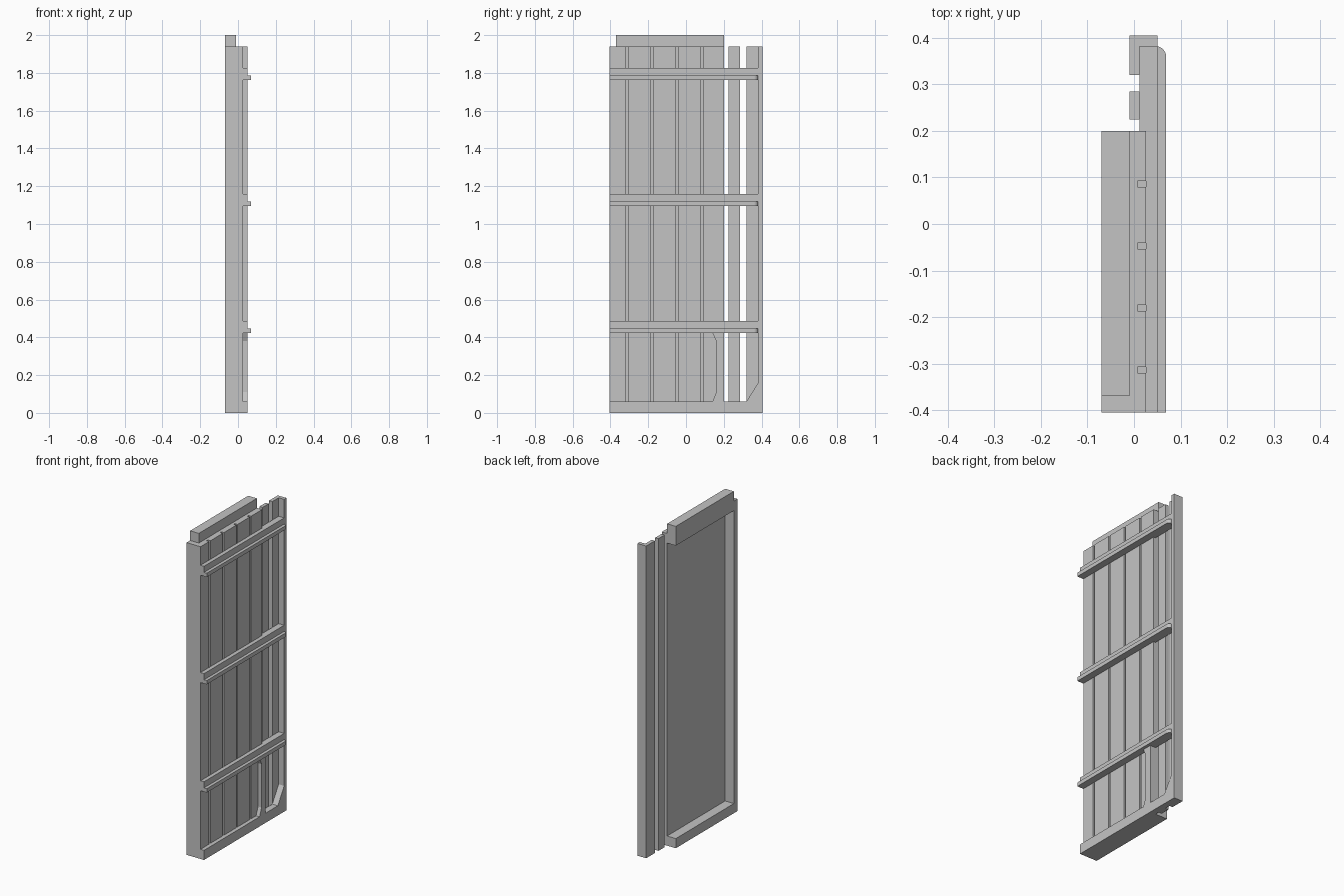
import bpy, bmesh, math
from mathutils import Vector

cube = bpy.data.objects.get("Cube")
if cube:
    bpy.data.objects.remove(cube, do_unlink=True)

grey = bpy.data.materials.new("light_grey")
grey.use_nodes = True
colour = (0.55, 0.55, 0.55, 1)
grey.diffuse_color = colour
grey.node_tree.nodes["Principled BSDF"].inputs["Base Color"].default_value = colour

FRONT, PANEL_END, TOP = -0.405, 0.2, 1.94      # main extents
BACK, INNER, OUTER, FACE = -0.07, -0.01, 0.026, 0.05   # depths along x
SLAT = 0.012                                    # outer side of the thin slats


def prism(name, points, low, high, axis="z"):
    """Extrude a flat outline along z (points are x, y) or x (points are y, z)."""
    def place(p, d):
        return Vector((p[0], p[1], d)) if axis == "z" else Vector((d, p[0], p[1]))
    bm = bmesh.new()
    base = bm.faces.new([bm.verts.new(place(p, low)) for p in points])
    moved = bmesh.ops.extrude_face_region(bm, geom=[base])["geom"]
    shift = place((0, 0), high - low)
    bmesh.ops.translate(bm, vec=shift, verts=[v for v in moved if isinstance(v, bmesh.types.BMVert)])
    bmesh.ops.recalc_face_normals(bm, faces=bm.faces)
    mesh = bpy.data.meshes.new(name)
    bm.to_mesh(mesh)
    bm.free()
    mesh.materials.append(grey)
    obj = bpy.data.objects.new(name, mesh)
    bpy.context.collection.objects.link(obj)
    return obj


def box(name, x0, x1, y0, y1, z0, z1):
    return prism(name, [(x0, y0), (x1, y0), (x1, y1), (x0, y1)], z0, z1)


# Grooved plank panel with the front stile in one outline
outline = [(BACK, FRONT), (OUTER, FRONT)]
for i in range(4):
    y = -0.32 + i * 0.133
    outline += [(OUTER, y), (0.008, y), (0.008, y + 0.013), (OUTER, y + 0.013)]
outline += [(OUTER, PANEL_END), (INNER, PANEL_END), (INNER, -0.37), (BACK, -0.37)]
prism("plank_panel", outline, 0.06, TOP)

# Header beam on the inner side
box("header_beam", BACK, INNER, -0.37, PANEL_END, 1.88, 2.0)

# Sill, narrower past the panel
prism("sill", [(BACK, FRONT), (FACE, FRONT), (FACE, 0.385), (SLAT, 0.385),
               (SLAT, PANEL_END), (BACK, PANEL_END)], 0, 0.06)

# Separate slat and angled end post
box("slat", INNER, SLAT, 0.225, 0.285, 0, TOP)
prism("end_post", [(INNER, 0.32), (SLAT, 0.32), (SLAT, 0.382), (FACE, 0.382),
                   (FACE, 0.405), (INNER, 0.405)], 0, TOP)

# Horizontal rails: upper band and protruding lower lip with rounded end
inside = [(SLAT, 0.382), (SLAT, PANEL_END), (OUTER, PANEL_END), (OUTER, FRONT)]
radius = 0.022
arc = [(0.069 - radius + radius * math.cos(a), 0.36 + radius * math.sin(a))
       for a in (math.pi / 2 * i / 6 for i in range(7))]
for name, z in (("lower", 0.424), ("middle", 1.096), ("upper", 1.763)):
    prism(name + "_rail_band", inside + [(FACE, FRONT), (FACE, 0.382)], z + 0.024, z + 0.062)
    prism(name + "_rail_lip", inside + [(0.069, FRONT)] + arc, z, z + 0.024)

# Raised plate at the panel edge and corner gusset on the post
prism("edge_plate", [(0.14, 0.06), (0.16, 0.11), (0.16, 0.38), (0.14, 0.424),
                     (PANEL_END, 0.424), (PANEL_END, 0.06)], OUTER, FACE, "x")
prism("corner_gusset", [(0.32, 0.06), (0.382, 0.06), (0.382, 0.16)], SLAT, FACE, "x")
